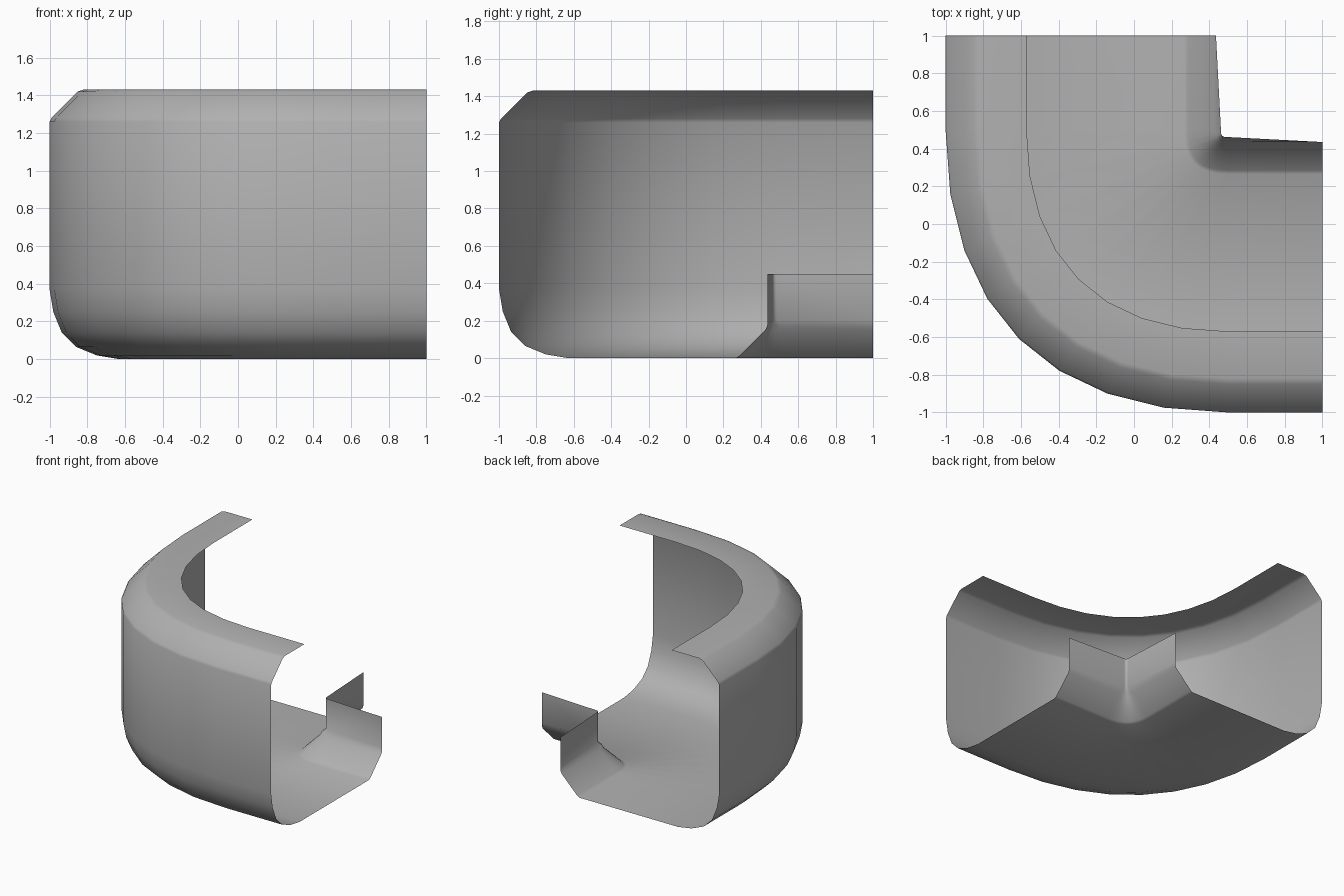
import bpy, bmesh, math

if "Cube" in bpy.data.objects:
    bpy.data.objects.remove(bpy.data.objects["Cube"])

# Cross-section of the channel: (offset from the corner axis, height)
profile = [(-0.57, 1.43), (-0.82, 1.43), (-0.85, 1.42), (-0.99, 1.28), (-1.0, 1.26),
           (-1.0, 0.37), (-0.98, 0.25), (-0.935, 0.14), (-0.86, 0.065), (-0.75, 0.02),
           (-0.63, 0.0), (0.265, 0.0), (0.285, 0.012),
           (0.425, 0.152), (0.435, 0.175), (0.435, 0.2), (0.435, 0.45)]
SEGS = 8
TIGHT_ROWS = 2      # the upper inner wall turns in a nearly sharp corner
CORNER = 0.462


def rail(a, tight):
    """Path of one profile point: straight, cubic bend, straight."""
    if tight:
        s, e, c = CORNER, CORNER + 0.025, CORNER + 0.008
    else:
        s, e, c = a, 0.5, 0.17 + 0.63 * a
    pts = [(a, 1.0)]
    for i in range(SEGS + 1):
        t = i / SEGS
        w = ((1 - t) ** 3, 3 * t * (1 - t) ** 2, 3 * t * t * (1 - t), t ** 3)
        x = w[0] * s + w[1] * s + w[2] * c + w[3] * e
        y = w[0] * e + w[1] * c + w[2] * s + w[3] * s
        pts.append((x, y))
    return pts + [(1.0, a)]


# Curved open corner channel, swept along the rails
bm = bmesh.new()
grid = []
for k, (a, z) in enumerate(profile):
    tight = k >= len(profile) - TIGHT_ROWS
    grid.append([bm.verts.new((x, y, z)) for x, y in rail(a, tight)])
for r0, r1 in zip(grid, grid[1:]):
    for i in range(len(r0) - 1):
        bm.faces.new((r0[i], r1[i], r1[i + 1], r0[i + 1]))
bmesh.ops.recalc_face_normals(bm, faces=bm.faces)

# Outer wall should face outwards
wall = min(bm.faces, key=lambda f: f.calc_center_median().x)
if wall.normal.x > 0:
    bmesh.ops.reverse_faces(bm, faces=bm.faces)

mesh = bpy.data.meshes.new("corner_channel")
bm.to_mesh(mesh)
bm.free()
channel = bpy.data.objects.new("corner_channel", mesh)
bpy.context.collection.objects.link(channel)

# Mid-grey finish
grey = bpy.data.materials.new("mid_grey")
grey.diffuse_color = (0.44, 0.44, 0.44, 1.0)
grey.use_nodes = True
grey.node_tree.nodes["Principled BSDF"].inputs["Base Color"].default_value = grey.diffuse_color
mesh.materials.append(grey)

bpy.context.view_layer.objects.active = channel
channel.select_set(True)
bpy.ops.object.shade_smooth_by_angle(angle=math.radians(60))
